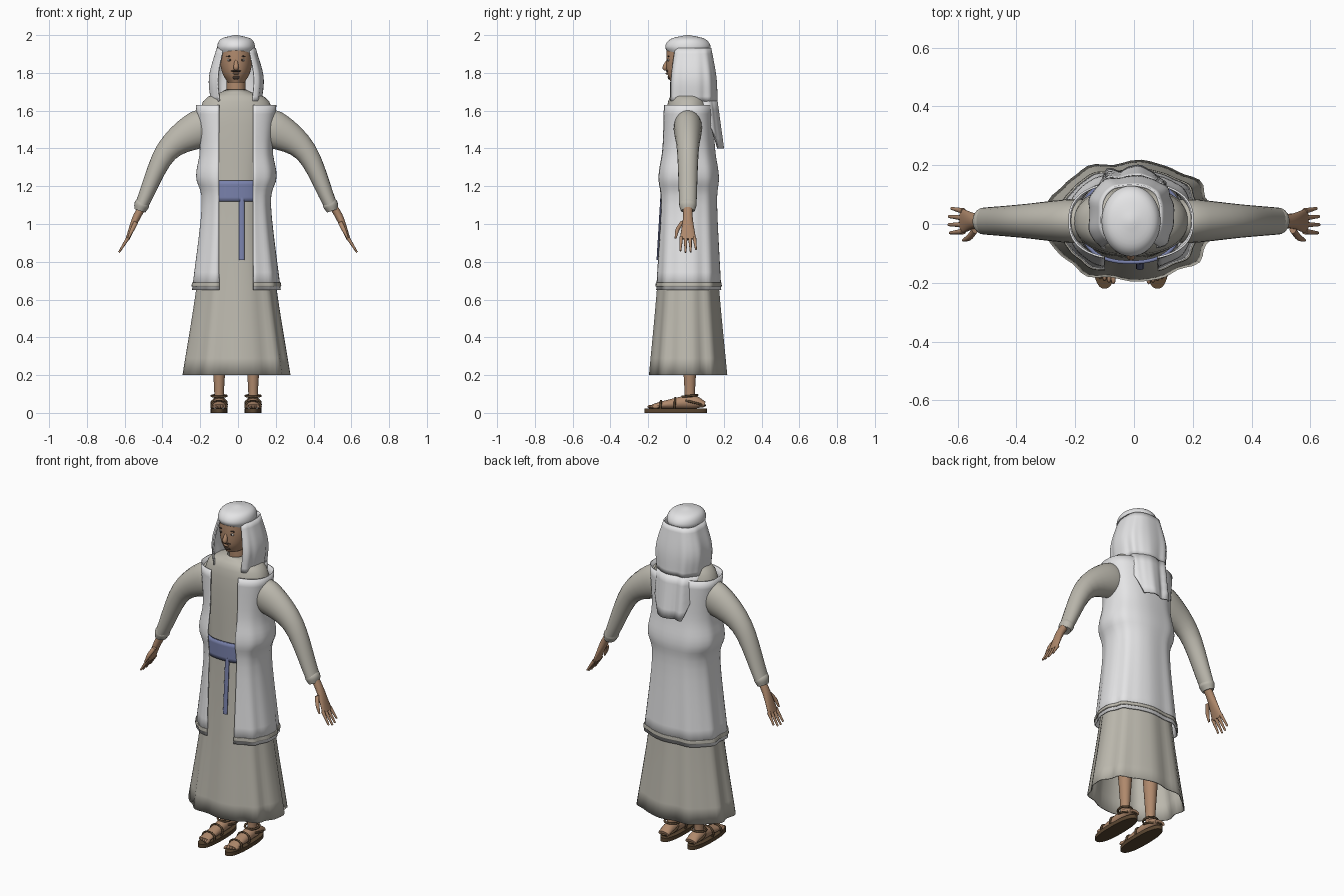
import bpy, bmesh, math
from mathutils import Vector, Matrix

if "Cube" in bpy.data.objects:
    bpy.data.objects.remove(bpy.data.objects["Cube"])

SIDES = {"right": -1, "left": 1}


def material(name, *rgb):
    mat = bpy.data.materials.new(name)
    mat.use_nodes = True
    mat.diffuse_color = (*rgb, 1)
    mat.node_tree.nodes["Principled BSDF"].inputs["Base Color"].default_value = (*rgb, 1)
    return mat


white = material("white cloth", .78, .78, .79)
beige = material("beige cloth", .5, .48, .42)
blue = material("blue sash", .19, .22, .41)
skin = material("skin", .43, .25, .15)
leather = material("brown leather", .1, .06, .03)
hair = material("dark hair", .06, .04, .03)
eye_white = material("eye white", .6, .55, .5)


def smooth(points, steps=5):
    """Resample a short list of tuples along a smooth spline through all of them."""
    last = len(points) - 1

    def slope(i, column):
        before, after = max(i - 1, 0), min(i + 1, last)
        return (points[after][column] - points[before][column]) / (after - before)

    def sample(i, t, column):
        start, end = points[i][column], points[i + 1][column]
        ease = t * t * (3 - 2 * t)
        leave = slope(i, column) * t * (1 - t) ** 2
        arrive = slope(i + 1, column) * t * t * (1 - t)
        return start + (end - start) * ease + leave - arrive

    columns = range(len(points[0]))
    result = [tuple(sample(i, step / steps, column) for column in columns)
              for i in range(last) for step in range(steps)]
    return result + [points[last]]


def finish(name, bm, mat, thickness=0):
    mesh = bpy.data.meshes.new(name)
    bm.to_mesh(mesh)
    bm.free()
    mesh.materials.append(mat)
    part = bpy.data.objects.new(name, mesh)
    bpy.context.collection.objects.link(part)
    bpy.ops.object.select_all(action='DESELECT')
    part.select_set(True)
    bpy.context.view_layer.objects.active = part
    bpy.ops.object.shade_smooth_by_angle(angle=math.radians(50))
    if thickness:
        shell = part.modifiers.new("thickness", 'SOLIDIFY')
        shell.thickness = thickness
        shell.offset = 0
    return part


def skin_rows(rows, closed, capped):
    """Join rows of points into a surface."""
    bm = bmesh.new()
    rows = [[bm.verts.new(point) for point in row] for row in rows]
    for low, high in zip(rows, rows[1:]):
        for j in range(len(low) if closed else len(low) - 1):
            k = (j + 1) % len(low)
            bm.faces.new((low[j], low[k], high[k], high[j]))
    if capped:
        bm.faces.new(reversed(rows[0]))
        bm.faces.new(rows[-1])
        bmesh.ops.recalc_face_normals(bm, faces=bm.faces)
    return bm


def squared(value, roundness):
    return math.copysign(abs(value) ** (2 / roundness), value)


def loft(name, rings, mat, centre=(0, 0), roundness=2, gap=None, pleat=0, top=1.6,
         capped=False, thickness=0):
    """Stack oval rings (height, half width, half depth); pleats deepen below top.
    gap gives the half angle left open at the front."""
    rows = []
    count = 64
    for z, width, depth in smooth(rings):
        opening = gap(z, width) if gap else 0
        row = []
        for j in range(count + 1 if gap else count):
            turn = opening + 2 * (math.pi - opening) * j / count
            wave = math.sin(9 * turn) + math.sin(14 * turn + 2) / 2
            swell = 1 + pleat * max(0, top - z) * wave
            row.append((centre[0] + width * swell * squared(math.sin(turn), roundness),
                        centre[1] - depth * swell * squared(math.cos(turn), roundness), z))
        rows.append(row)
    return finish(name, skin_rows(rows, not gap, capped), mat, thickness)


def tube(name, points, mat, side=(0, 1, 0), flat=(0, 1), mirror=1, shift=0):
    """Limb through (x, y, z, radius); its radius along side is flat[0] + flat[1] * radius."""
    side = Vector(side)
    points = smooth(points)
    rows = []
    count = 20
    for i, (*centre, radius) in enumerate(points):
        ahead, behind = points[min(i + 1, len(points) - 1)], points[max(i - 1, 0)]
        across = side.cross(Vector(ahead[:3]) - Vector(behind[:3])).normalized()
        row = []
        for j in range(count):
            turn = math.tau * j / count
            spot = (Vector(centre) + across * radius * math.cos(turn)
                    + side * (flat[0] + flat[1] * radius) * math.sin(turn))
            row.append((shift + mirror * spot.x, spot.y, spot.z))
        rows.append(row)
    return finish(name, skin_rows(rows, True, True), mat)


def ball(name, place, size, mat):
    bm = bmesh.new()
    shape = Matrix.Translation(place) @ Matrix.Diagonal((*size, 1))
    bmesh.ops.create_uvsphere(bm, u_segments=16, v_segments=10, radius=1, matrix=shape)
    return finish(name, bm, mat)


def strap(name, place, size, pitch):
    bpy.ops.mesh.primitive_torus_add(major_segments=28, minor_segments=8, major_radius=1,
                                     minor_radius=.15, location=place, rotation=(pitch, 0, 0))
    band = bpy.context.object
    band.name = name
    band.scale = (*size, size[0])
    band.data.materials.append(leather)
    bpy.ops.object.shade_smooth()


# Long robe, open at the hem and rounded over the shoulders
loft("robe", [(.2, .28, .2), (.65, .21, .16), (1.1, .16, .13), (1.6, .19, .11), (1.71, .05, .06)],
     beige, centre=(-.01, .01), roundness=2.2, pleat=.022, thickness=.006)


# Sleeveless coat, open in front, with a band near its hem
def coat_opening(z, width):
    return math.asin((.09 / width) ** 1.25)


coat_style = dict(centre=(-.01, .01), roundness=2.5, gap=coat_opening, pleat=.022, thickness=.007)
loft("coat", [(.65, .23, .17), (1.1, .18, .15), (1.25, .21, .16), (1.4, .19, .14), (1.63, .21, .13)],
     white, **coat_style)
loft("coat_band", [(.67, .233, .173), (.69, .23, .172)], beige, **coat_style)

# Sash and its hanging end
loft("sash", [(1.12, .17, .14), (1.23, .17, .14)], blue, centre=(-.01, .01), roundness=2.4,
     thickness=.012)
tube("sash_end", [(.02, -.13, 1.14, .006), (.02, -.15, .81, .006)], blue, side=(1, 0, 0),
     flat=(.014, 0))

# Head and neck
loft("neck", [(1.6, .05, .05), (1.8, .05, .05)], skin, centre=(-.01, .02))
loft("head", [(1.75, .045, .08), (1.8, .073, .1), (1.87, .086, .104), (1.95, .08, .1)],
     skin, centre=(-.01, 0), capped=True)
tube("nose", [(-.01, -.09, 1.88, .005), (-.01, -.11, 1.83, .014), (-.01, -.1, 1.82, .008)],
     skin, side=(1, 0, 0))
ball("moustache", (-.01, -.096, 1.81), (.028, .01, .006), hair)
ball("lips", (-.01, -.098, 1.797), (.017, .01, .006), skin)
ball("goatee", (-.01, -.085, 1.777), (.02, .012, .013), hair)
for label, s in SIDES.items():
    x = s * .034 - .01
    ball(label + "_eye", (x, -.093, 1.868), (.014, .006, .007), eye_white)
    ball(label + "_pupil", (x, -.098, 1.868), (.006, .003, .006), hair)
    ball(label + "_eyebrow", (x, -.093, 1.888), (.019, .006, .003), hair)

# Cap and draped headscarf with a long tail behind
loft("cap", [(1.9, .09, .1), (1.94, .1, .12), (1.98, .08, .09), (2, .01, .01)],
     white, centre=(-.01, .01), capped=True)
scarf_style = dict(centre=(-.01, .03), roundness=2.8, pleat=.08, top=2, thickness=.008)
loft("headscarf", [(1.65, .13, .13), (1.78, .14, .125), (1.93, .1, .1)], white,
     gap=lambda z, width: .62, **scarf_style)
loft("headscarf_tail", [(1.4, .13, .16), (1.65, .13, .13)], white,
     gap=lambda z, width: 2.6 - 4 * (z - 1.4), **scarf_style)

for label, s in SIDES.items():
    # Sleeve with a rolled cuff
    tube(label + "_sleeve", [(.13, .01, 1.5, .08), (.2, .01, 1.5, .1), (.37, .01, 1.38, .06),
                             (.5, .01, 1.1, .035)],
         beige, flat=(.03, .45), mirror=s, shift=-.01)
    tube(label + "_cuff", [(.49, .01, 1.12, .034), (.5, .01, 1.1, .04), (.51, .01, 1.07, .03)],
         beige, flat=(.01, .9), mirror=s, shift=-.01)

    # Hand with four fingers and a thumb
    tube(label + "_hand", [(.5, .01, 1.1, .02), (.54, .01, 1.03, .02), (.585, .01, .92, .01)],
         skin, flat=(.06, -1.7), mirror=s)
    for k, reach in enumerate((.9, 1, .97, .8)):
        y = k * .023 - .025
        tube(f"{label}_finger_{k + 1}",
             [(.58, y, .93, .01), (.58 + .05 * reach, y * 1.2, .93 - .08 * reach, .005)],
             skin, mirror=s)
    tube(label + "_thumb", [(.54, -.02, 1.01, .012), (.56, -.045, .97, .011), (.58, -.055, .925, .005)],
         skin, mirror=s)

    # Leg, foot and toes
    x = s * .09 - .01
    loft(label + "_leg", [(.06, .03, .03), (.12, .026, .028), (.4, .045, .045)], skin,
         centre=(x, .02), capped=True)
    tube(label + "_foot", [(0, .1, .045, .015), (0, .03, .057, .036), (0, -.1, .045, .023),
                           (0, -.18, .035, .01)],
         skin, side=(1, 0, 0), flat=(.032, .1), shift=x)
    for k in range(5):
        ball(f"{label}_toe_{k + 1}", (x + s * .015 * (k - 2), k * .006 - .185, .033),
             (.008, .02, .01), skin)

    # Sandal
    loft(label + "_sole", [(0, .045, .165), (.023, .045, .165)], leather,
         centre=(x, -.055), roundness=2.4, capped=True)
    for place, y, z, length, pitch in (("ankle", .02, .09, .04, .1), ("heel", .04, .055, .06, -.25),
                                       ("instep", -.06, .045, .035, 1.5), ("toe", -.135, .035, .03, 1.5)):
        strap(f"{label}_{place}_strap", (x, y, z), (.04, length), pitch)
